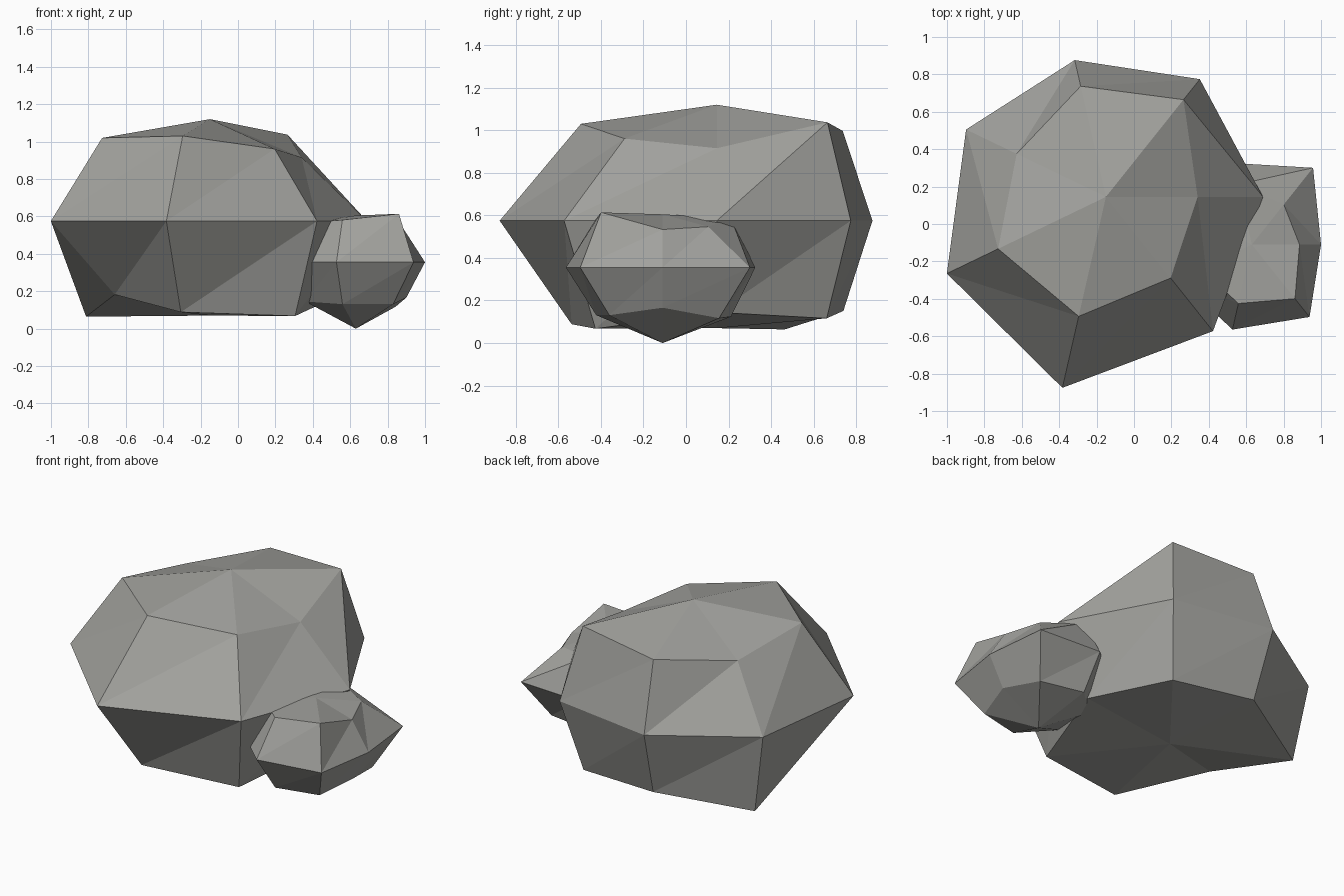
import bpy, bmesh, math
from mathutils import Vector

if "Cube" in bpy.data.objects:
    bpy.data.objects.remove(bpy.data.objects["Cube"])

SIDES = 7

stone = bpy.data.materials.new("stone_grey")
stone.diffuse_color = (0.36, 0.36, 0.34, 1)
stone.use_nodes = True
stone.node_tree.nodes["Principled BSDF"].inputs["Base Color"].default_value = stone.diffuse_color


def rock(name, center, slope, lower, middle, upper, bottom, top):
    """Low-poly sphere: three rings of uneven radii closed by two poles.
    The outer rings rise or drop by slope * radius, so each corner is pushed
    straight out from the centre."""
    bm = bmesh.new()
    c = Vector(center)
    rings = []
    for radii, lift in ((lower, -slope), (middle, 0), (upper, slope)):
        ring = []
        for i, r in enumerate(radii):
            a = math.tau * i / SIDES
            ring.append(bm.verts.new(c + Vector((math.cos(a), math.sin(a), lift)) * r))
        rings.append(ring)
    south = bm.verts.new((c.x, c.y, bottom))
    north = bm.verts.new((c.x, c.y, top))
    for i in range(SIDES):
        j = (i + 1) % SIDES
        bm.faces.new((south, rings[0][j], rings[0][i]))
        bm.faces.new((north, rings[2][i], rings[2][j]))
        for a, b in zip(rings, rings[1:]):
            bm.faces.new((a[i], a[j], b[j]))
            bm.faces.new((a[i], b[j], b[i]))
    bmesh.ops.recalc_face_normals(bm, faces=bm.faces)
    mesh = bpy.data.meshes.new(name)
    bm.to_mesh(mesh)
    bm.free()
    mesh.materials.append(stone)
    obj = bpy.data.objects.new(name, mesh)
    bpy.context.collection.objects.link(obj)
    return obj


# Main boulder
rock("large_boulder", (-0.15, 0.145, 0.575), 0.695,
     lower=(0.62, 0.66, 0.61, 0.735, 0.565, 0.70, 0.73),
     middle=(0.84, 0.805, 0.75, 0.83, 0.944, 1.047, 0.918),
     upper=(0.49, 0.665, 0.607, 0.53, 0.64, 0.655, 0.555),
     bottom=0.07, top=1.12)

# Small stone leaning into its right side
rock("small_stone", (0.63, -0.11, 0.355), 0.70,
     lower=(0.27, 0.34, 0.33, 0.30, 0.30, 0.32, 0.32),
     middle=(0.37, 0.525, 0.447, 0.43, 0.43, 0.466, 0.495),
     upper=(0.255, 0.274, 0.33, 0.30, 0.30, 0.323, 0.37),
     bottom=0.0, top=0.605)
